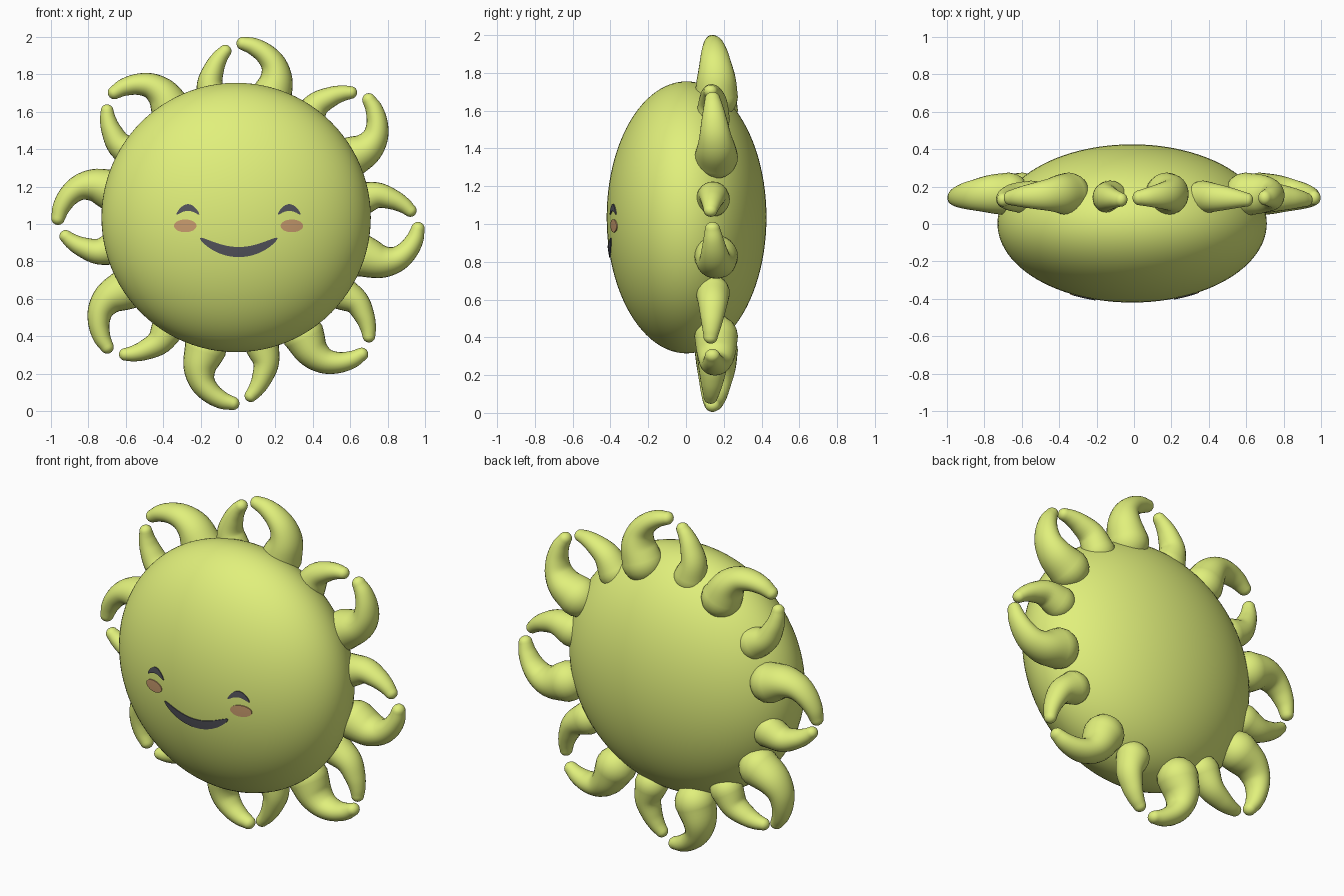
import bpy, bmesh, math
from mathutils import Vector, Matrix

if "Cube" in bpy.data.objects:
    bpy.data.objects.remove(bpy.data.objects["Cube"])


def material(name, rgb):
    m = bpy.data.materials.new(name)
    m.diffuse_color = (*rgb, 1)
    m.use_nodes = True
    m.node_tree.nodes["Principled BSDF"].inputs["Base Color"].default_value = m.diffuse_color
    return m


YELLOW = material("sun_yellow", (0.75, 0.87, 0.2))
DARK = material("face_dark", (0.09, 0.09, 0.11))
BLUSH = material("cheek_blush", (0.6, 0.34, 0.16))

CENTRE = Vector((-0.01, 0.003, 1.035))
RADII = Vector((0.72, 0.423, 0.72))


def finish(name, bm, mat):
    bmesh.ops.recalc_face_normals(bm, faces=bm.faces)
    me = bpy.data.meshes.new(name)
    bm.to_mesh(me)
    bm.free()
    for p in me.polygons:
        p.use_smooth = True
    me.materials.append(mat)
    ob = bpy.data.objects.new(name, me)
    bpy.context.collection.objects.link(ob)
    return ob


# Flattened round body
bm = bmesh.new()
bmesh.ops.create_uvsphere(bm, u_segments=96, v_segments=48, radius=1)
bmesh.ops.transform(bm, verts=bm.verts,
                    matrix=Matrix.Translation(CENTRE) @ Matrix.Diagonal((*RADII, 1)))
finish("body", bm, YELLOW)


def spline(pts, steps):
    """Catmull-Rom through tuples of any length."""
    p = [Vector(q) for q in pts]
    p = [2 * p[0] - p[1]] + p + [2 * p[-1] - p[-2]]
    out = []
    for i in range(1, len(p) - 2):
        a, b, c, d = p[i - 1:i + 3]
        for s in range(steps):
            t = s / steps
            out.append(0.5 * (2 * b + (c - a) * t + (2 * a - 5 * b + 4 * c - d) * t * t
                              + (3 * b - a - 3 * c + d) * t ** 3))
    return out + [p[-2]]


def horn(name, path, angle, sides=24):
    """Curved tapering horn; path rows are x, z (from ray centre), y, radius, depth radius."""
    s = spline(path, 5)
    rings = []
    for i, q in enumerate(s):
        d = s[min(i + 1, len(s) - 1)] - s[max(i - 1, 0)]
        t = Vector((d[0], d[2], d[1])).normalized()
        rings.append((Vector((q[0], q[2], q[1])), t, q[3], q[4]))

    def cap(ring, sign):
        c, t, r, ry = ring
        return [(c + t * sign * r * math.sin(f), t, r * math.cos(f), ry * math.cos(f))
                for f in (math.radians(a) for a in (18, 36, 54, 70, 83))]

    rings = cap(rings[0], -1)[::-1] + rings + cap(rings[-1], 1)
    bm = bmesh.new()
    loops = []
    for c, t, r, ry in rings:
        n = Vector((0, 1, 0)).cross(t).normalized()
        b = t.cross(n)
        loops.append([bm.verts.new(c + n * r * math.cos(2 * math.pi * k / sides)
                                   + b * ry * math.sin(2 * math.pi * k / sides))
                      for k in range(sides)])
    for A, B in zip(loops, loops[1:]):
        for k in range(sides):
            j = (k + 1) % sides
            bm.faces.new((A[k], A[j], B[j], B[k]))
    bm.faces.new(loops[0][::-1])
    bm.faces.new(loops[-1])
    bmesh.ops.transform(bm, verts=bm.verts,
                        matrix=Matrix.Translation((0, 0, 1.003)) @ Matrix.Rotation(angle, 4, 'Y'))
    finish(name, bm, YELLOW)


# Eight pairs of rays: a large one and a small one curling toward each other
LARGE = [(0.175, 0.67, 0.16, 0.113, 0.115), (0.203, 0.765, 0.16, 0.09, 0.103),
         (0.192, 0.845, 0.155, 0.07, 0.085), (0.147, 0.905, 0.15, 0.057, 0.07),
         (0.085, 0.945, 0.145, 0.047, 0.054), (0.028, 0.962, 0.14, 0.036, 0.04)]
SMALL = [(-0.128, 0.65, 0.142, 0.093, 0.09), (-0.15, 0.745, 0.142, 0.07, 0.078),
         (-0.127, 0.83, 0.138, 0.054, 0.062), (-0.098, 0.885, 0.134, 0.043, 0.048),
         (-0.069, 0.921, 0.13, 0.034, 0.037)]
for k in range(8):
    horn(f"large_ray_{k + 1}", LARGE, k * math.pi / 4)
    horn(f"small_ray_{k + 1}", SMALL, k * math.pi / 4)


def patch(name, cx, cz, half_width, bend, half_height, power, mat):
    """Thin crescent or oval laid on the front of the body."""
    n, rows = 32, 4
    bm = bmesh.new()

    def layer(lift):
        grid = []
        for i in range(n + 1):
            u = -math.cos(math.pi * (0.01 + 0.98 * i / n))
            h = half_height * (1 - abs(u) ** power) ** 0.5
            col = []
            for j in range(rows + 1):
                x = cx + half_width * u
                z = cz + bend * u * u + h * (2 * j / rows - 1)
                e = 1 - ((x - CENTRE.x) / RADII.x) ** 2 - ((z - CENTRE.z) / RADII.z) ** 2
                col.append(bm.verts.new((x, CENTRE.y - RADII.y * math.sqrt(e) - lift, z)))
            grid.append(col)
        for A, B in zip(grid, grid[1:]):
            for j in range(rows):
                bm.faces.new((A[j], B[j], B[j + 1], A[j + 1]))
        return ([c[0] for c in grid] + grid[-1][1:] +
                [c[-1] for c in grid[-2::-1]] + grid[0][-2:0:-1])

    front, back = layer(0.005), layer(-0.004)
    for i in range(len(front)):
        j = (i + 1) % len(front)
        bm.faces.new((front[i], front[j], back[j], back[i]))
    finish(name, bm, mat)
    bpy.context.view_layer.objects.active = bpy.data.objects[name]
    bpy.data.objects[name].select_set(True)
    bpy.ops.object.shade_smooth_by_angle()
    bpy.data.objects[name].select_set(False)


# Face: closed smiling eyes, cheeks and mouth
for side, ex, kx in (("left", -0.268, -0.282), ("right", 0.274, 0.288)):
    patch(f"{side}_eye", ex, 1.088, 0.061, -0.036, 0.018, 2, DARK)
    patch(f"{side}_cheek", kx, 0.99, 0.06, 0, 0.034, 2, BLUSH)
patch("mouth", 0.004, 0.85, 0.207, 0.073, 0.027, 3, DARK)
